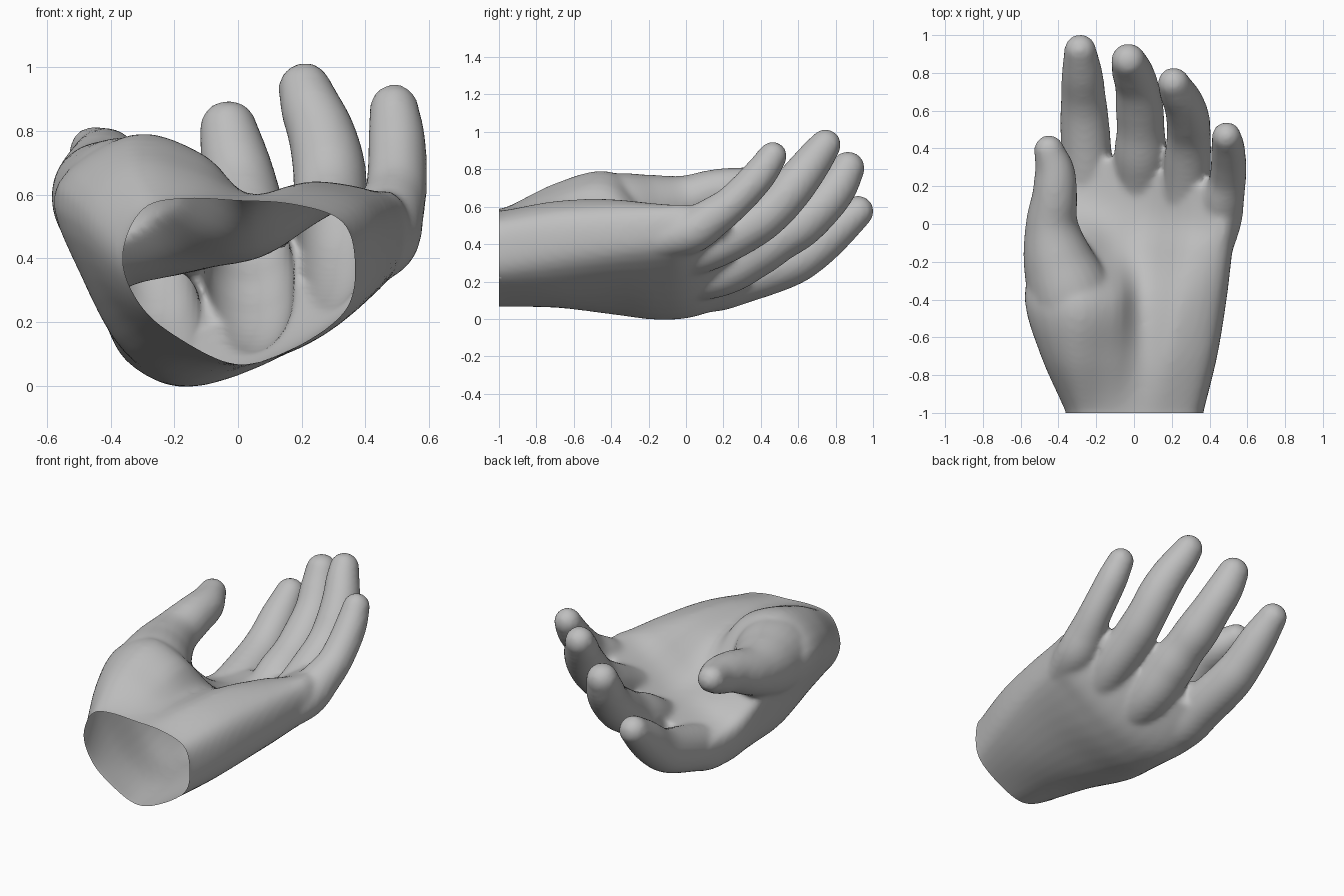
import bpy, bmesh, math
from mathutils import Vector

if "Cube" in bpy.data.objects:
    bpy.data.objects.remove(bpy.data.objects["Cube"])

# One plain material
mat = bpy.data.materials.new("warm_grey")
mat.use_nodes = True
grey = (0.52, 0.52, 0.52, 1)
mat.diffuse_color = grey
mat.node_tree.nodes["Principled BSDF"].inputs["Base Color"].default_value = grey


def spline(points, steps, closed=False):
    """Catmull-Rom curve through points."""
    pts = [Vector(p) for p in points]
    n = len(pts)
    out = []
    for i in range(n if closed else n - 1):
        if closed:
            a, b, c, d = (pts[(i + k) % n] for k in (-1, 0, 1, 2))
        else:
            b, c = pts[i], pts[i + 1]
            a = pts[i - 1] if i else 2 * b - c
            d = pts[i + 2] if i + 2 < n else 2 * c - b
        for s in range(steps):
            t = s / steps
            out.append(0.5 * (2 * b + (c - a) * t + (2 * a - 5 * b + 4 * c - d) * t * t
                              + (3 * b - a - 3 * c + d) * t ** 3))
    if not closed:
        out.append(pts[-1])
    return out


def loft(bm, rings):
    """Skin a list of rings and cap both ends."""
    loops = [[bm.verts.new(p) for p in ring] for ring in rings]
    n = len(loops[0])
    for a, b in zip(loops, loops[1:]):
        for i in range(n):
            bm.faces.new((a[i], a[(i + 1) % n], b[(i + 1) % n], b[i]))
    bm.faces.new(loops[0])
    bm.faces.new(loops[-1])


def digit(bm, path, sides=24):
    """Tapered tube along (x, y, z, radius) points with a rounded tip."""
    pts = spline(path, 6)
    rings = []

    def ring(centre, rot, r):
        rings.append([centre + rot @ Vector((r * math.cos(a), r * math.sin(a), 0))
                      for a in (2 * math.pi * k / sides for k in range(sides))])

    for i, p in enumerate(pts):
        tangent = (pts[min(i + 1, len(pts) - 1)] - pts[max(i - 1, 0)]).to_3d().normalized()
        rot = tangent.to_track_quat('Z', 'X')
        ring(p.to_3d(), rot, p.w + 0.005)
    r = pts[-1].w + 0.005
    for k in range(1, 6):
        a = k * math.pi / 11
        ring(pts[-1].to_3d() + tangent * r * math.sin(a), rot, r * math.cos(a))
    loft(bm, rings)


# Palm cross-sections: y, then (x, z) from the little-finger edge over the palm
# to the thumb edge and back under the knuckles
sections = [
    (-1.0, [(.365, .40), (.32, .52), (.16, .57), (0, .58), (-.17, .585), (-.30, .55),
            (-.36, .40), (-.31, .26), (-.20, .16), (0, .065), (.18, .12), (.34, .24)]),
    (-.70, [(.44, .43), (.39, .57), (.20, .63), (.04, .60), (-.12, .68), (-.33, .72),
            (-.49, .56), (-.43, .33), (-.27, .14), (-.05, .06), (.20, .12), (.40, .27)]),
    (-.40, [(.49, .45), (.44, .59), (.25, .64), (.04, .57), (-.10, .71), (-.33, .785),
            (-.575, .62), (-.49, .34), (-.34, .10), (-.12, .025), (.20, .13), (.44, .30)]),
    (-.15, [(.52, .47), (.47, .60), (.28, .60), (.05, .46), (-.12, .48), (-.32, .60),
            (-.51, .55), (-.47, .36), (-.37, .12), (-.17, -.005), (.15, .10), (.46, .32)]),
    (.05, [(.54, .48), (.48, .61), (.30, .55), (.08, .41), (-.10, .38), (-.27, .36),
           (-.40, .32), (-.41, .20), (-.34, .07), (-.17, .02), (.12, .12), (.46, .34)]),
    (.31, [(.49, .56), (.44, .60), (.30, .54), (.10, .42), (-.08, .37), (-.24, .33),
           (-.36, .28), (-.37, .21), (-.32, .15), (-.17, .16), (.10, .27), (.42, .46)]),
]
bm = bmesh.new()
columns = []
for y, outline in sections:
    skew = 0.28 * max(0, (y + .15) / .46)      # finger roots slant back to the little finger
    columns.append(spline([(x, y - skew * x, z) for x, z in outline], 4, closed=True))
rings = list(zip(*[spline(col, 6) for col in zip(*columns)]))
stub = [p + Vector((0, -.08, 0)) for p in rings[0]]
loft(bm, [stub] + rings)

# Fingers and thumb
index = [(-.19, -.30, .155, .11), (-.245, .10, .17, .133), (-.25, .32, .225, .131),
         (-.262, .55, .30, .124), (-.268, .68, .375, .113), (-.275, .80, .475, .103), (-.285, .92, .575, .08)]
middle = [(-.01, -.25, .18, .10), (.03, .15, .245, .13), (.035, .37, .36, .135), (.035, .50, .435, .122),
          (.03, .61, .505, .122), (.015, .73, .61, .11), (-.01, .81, .71, .103), (-.03, .865, .805, .087)]
ring_f = [(.20, -.20, .27, .10), (.27, .12, .38, .118), (.285, .35, .50, .118), (.29, .47, .59, .112),
          (.285, .56, .69, .110), (.262, .64, .79, .102), (.23, .70, .87, .092), (.21, .745, .93, .08)]
little = [(.41, -.15, .42, .10), (.45, .02, .465, .115), (.475, .14, .54, .105), (.495, .23, .605, .093),
          (.50, .32, .69, .089), (.498, .40, .78, .085), (.49, .463, .87, .073)]
thumb = [(-.27, -.62, .47, .20), (-.33, -.40, .55, .222), (-.405, -.18, .59, .18),
         (-.435, 0, .63, .135), (-.42, .15, .68, .115), (-.42, .28, .705, .102), (-.45, .39, .735, .076)]
for path in (index, middle, ring_f, little, thumb):
    digit(bm, path)

bmesh.ops.recalc_face_normals(bm, faces=bm.faces)
mesh = bpy.data.meshes.new("hand")
bm.to_mesh(mesh)
bm.free()
hand = bpy.data.objects.new("hand", mesh)
bpy.context.collection.objects.link(hand)

# Fuse everything into one soft skin
remesh = hand.modifiers.new("fuse", 'REMESH')
remesh.mode = 'VOXEL'
remesh.voxel_size = 0.016
soften = hand.modifiers.new("soften", 'SMOOTH')
soften.factor = 0.5
soften.iterations = 10
graph = bpy.context.evaluated_depsgraph_get()
skin = bpy.data.meshes.new_from_object(hand.evaluated_get(graph))
hand.modifiers.clear()
hand.data = skin
skin.name = "hand_skin"

# Cut the wrist open
bm = bmesh.new()
bm.from_mesh(skin)
bmesh.ops.bisect_plane(bm, geom=bm.verts[:] + bm.edges[:] + bm.faces[:], plane_co=(0, -1, 0),
                       plane_no=(0, -1, 0), clear_outer=True)
for f in bm.faces:
    f.smooth = True
    f.material_index = 0
bm.to_mesh(skin)
bm.free()
skin.materials.clear()
skin.materials.append(mat)
